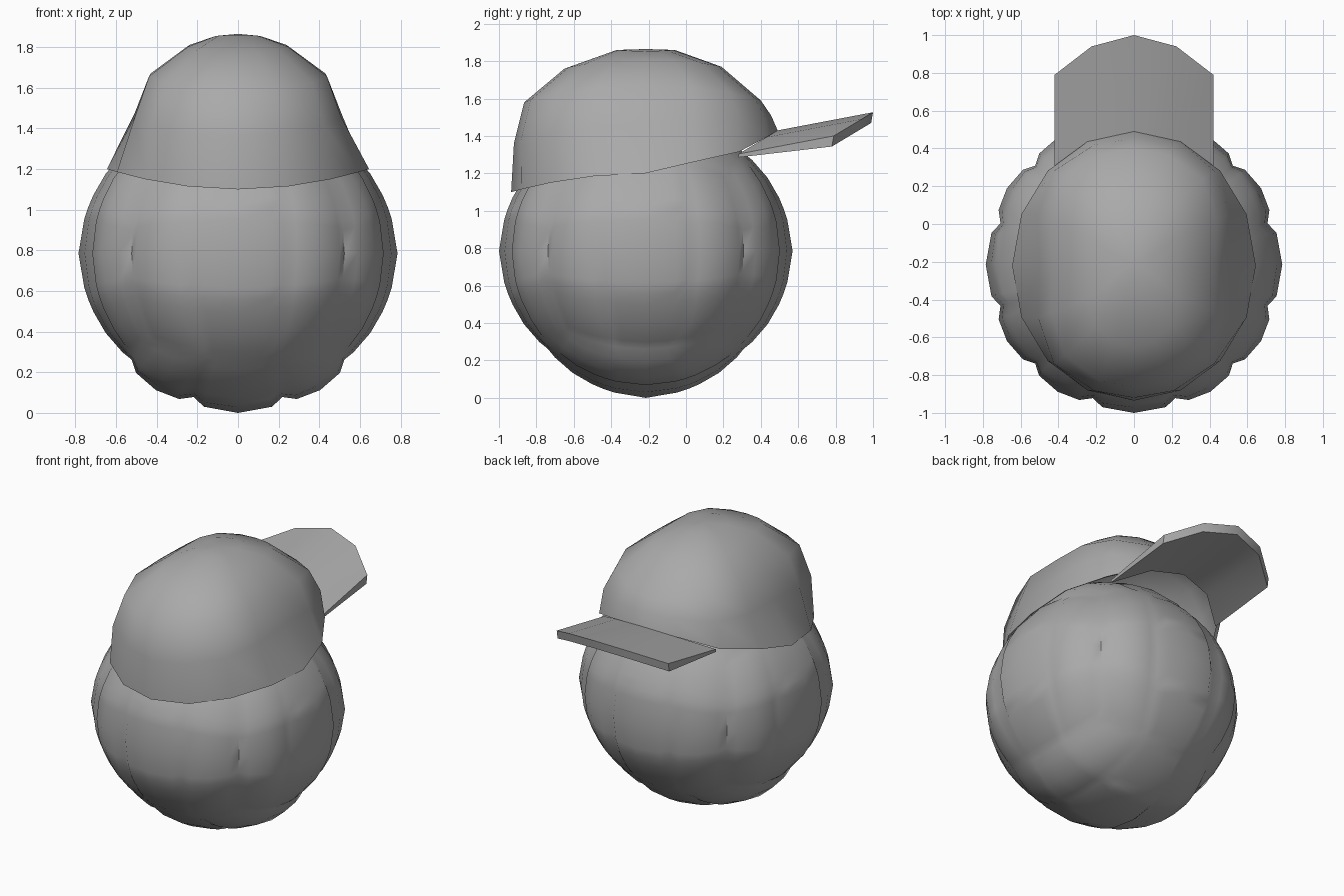
import bpy, bmesh, math
from mathutils import Vector, Matrix

if "Cube" in bpy.data.objects:
    bpy.data.objects.remove(bpy.data.objects["Cube"])

grey = bpy.data.materials.new("mid_grey")
grey.diffuse_color = (0.4, 0.4, 0.4, 1)
grey.use_nodes = True
grey.node_tree.nodes["Principled BSDF"].inputs["Base Color"].default_value = grey.diffuse_color


def finish(bm, name, angle, up=False):
    bmesh.ops.remove_doubles(bm, verts=bm.verts, dist=0.0005)
    bmesh.ops.recalc_face_normals(bm, faces=bm.faces)
    bm.faces.ensure_lookup_table()
    top = max(bm.faces, key=lambda f: f.calc_center_median().z)
    if up and top.normal.z < 0:
        bmesh.ops.reverse_faces(bm, faces=bm.faces)
    me = bpy.data.meshes.new(name)
    bm.to_mesh(me)
    bm.free()
    me.materials.append(grey)
    ob = bpy.data.objects.new(name, me)
    bpy.context.collection.objects.link(ob)
    bpy.ops.object.select_all(action='DESELECT')
    ob.select_set(True)
    bpy.context.view_layer.objects.active = ob
    bpy.ops.object.shade_smooth_by_angle(angle=math.radians(angle))
    return ob


def skin(bm, rows, closed=False):
    n = len(rows[0])
    for a, b in zip(rows, rows[1:]):
        for i in range(n if closed else n - 1):
            j = (i + 1) % n
            bm.faces.new((a[i], a[j], b[j], b[i]))


# Ball: six cube-sphere faces, each split into three puffed panels
R, SEAM, CENTRE = 0.785, 0.045, Vector((0, -0.215, 0.785))
half = [(0, 0), (12.5, .012), (17.2, SEAM), (22, .012), (31, 0), (40.5, .012), (45, SEAM)]
across = [(-a, d) for a, d in half[:0:-1]] + half


def along_dip(a):
    pts = [(0, 0), (15, .012), (37, .03), (45, SEAM)]
    for (a0, d0), (a1, d1) in zip(pts, pts[1:]):
        if abs(a) <= a1:
            return d0 + (d1 - d0) * (abs(a) - a0) / (a1 - a0)


turns = [Matrix.Rotation(math.radians(90 * k), 3, 'Z') for k in range(4)]
turns += [Matrix.Rotation(math.radians(s * 90), 3, 'X') for s in (1, -1)]
bm = bmesh.new()
for turn in turns:
    rows = []
    for v, _ in across:
        row = []
        for u, d in across:
            p = Vector((math.tan(math.radians(u)), -1, math.tan(math.radians(v))))
            r = R - min(SEAM, math.hypot(d, along_dip(v)))
            row.append(bm.verts.new(turn @ p.normalized() * r + CENTRE))
        rows.append(row)
    skin(bm, rows)
ball = finish(bm, "ball", 50)
soft = ball.modifiers.new("soft_panels", 'WEIGHTED_NORMAL')
soft.weight = 90
soft.keep_sharp = True

# Cap crown: rings blended between front, side and back profiles, with an inner lip
front = [(-.915, 1.12), (-.935, 1.10), (-.92, 1.36), (-.865, 1.58), (-.65, 1.76), (-.37, 1.86)]
side = [(.625, 1.215), (.645, 1.20), (.50, 1.47), (.43, 1.67), (.24, 1.81), (.11, 1.853)]
back = [(.47, 1.43), (.49, 1.43), (.455, 1.51), (.40, 1.59), (.19, 1.77), (-.06, 1.86)]
bm = bmesh.new()
rows = []
for ring, ((fy, fz), (sx, sz), (by, bz)) in enumerate(zip(front, side, back)):
    row = []
    for k in range(16):
        a = k * math.tau / 16
        s, c = math.sin(a), math.cos(a)
        ey, ez = (by, bz) if c > 0 else (fy, fz)
        bulge = math.sin(2 * a) ** 2 if ring > 1 else 0    # boxier above the rim
        x = sx * s * (1 + .2 * bulge)
        y = -.22 + abs(c) * (ey + .22) * (1 + .05 * bulge)
        z = ez * c * c + sz * s * s
        if ring < 2 and .3 < c < .5:                       # rim climbs to the visor
            z += .03
        row.append(bm.verts.new((x, y, z)))
    rows.append(row)
skin(bm, rows, True)
pole = bm.verts.new((0, -.215, 1.865))
for i in range(16):
    bm.faces.new((rows[-1][i], rows[-1][(i + 1) % 16], pole))
finish(bm, "cap_crown", 60, up=True)

# Cap visor: arched slab starting at the rim
bm = bmesh.new()
loops = []
for x, y0, y1 in [(-.42, .28, .79), (-.225, .43, .94), (0, .48, 1.0), (.225, .43, .94), (.42, .28, .79)]:
    loop = []
    for y, drop in [(y0, 0), (y1, 0), (y1 - .01, .055), (y0, .018)]:
        z = 1.43 + .19 * (y - .49) - .49 * x * x - drop
        loop.append(bm.verts.new((x, y, z)))
    loops.append(loop)
skin(bm, loops, True)
bm.faces.new(loops[0])
bm.faces.new(loops[-1])
finish(bm, "cap_visor", 30)
